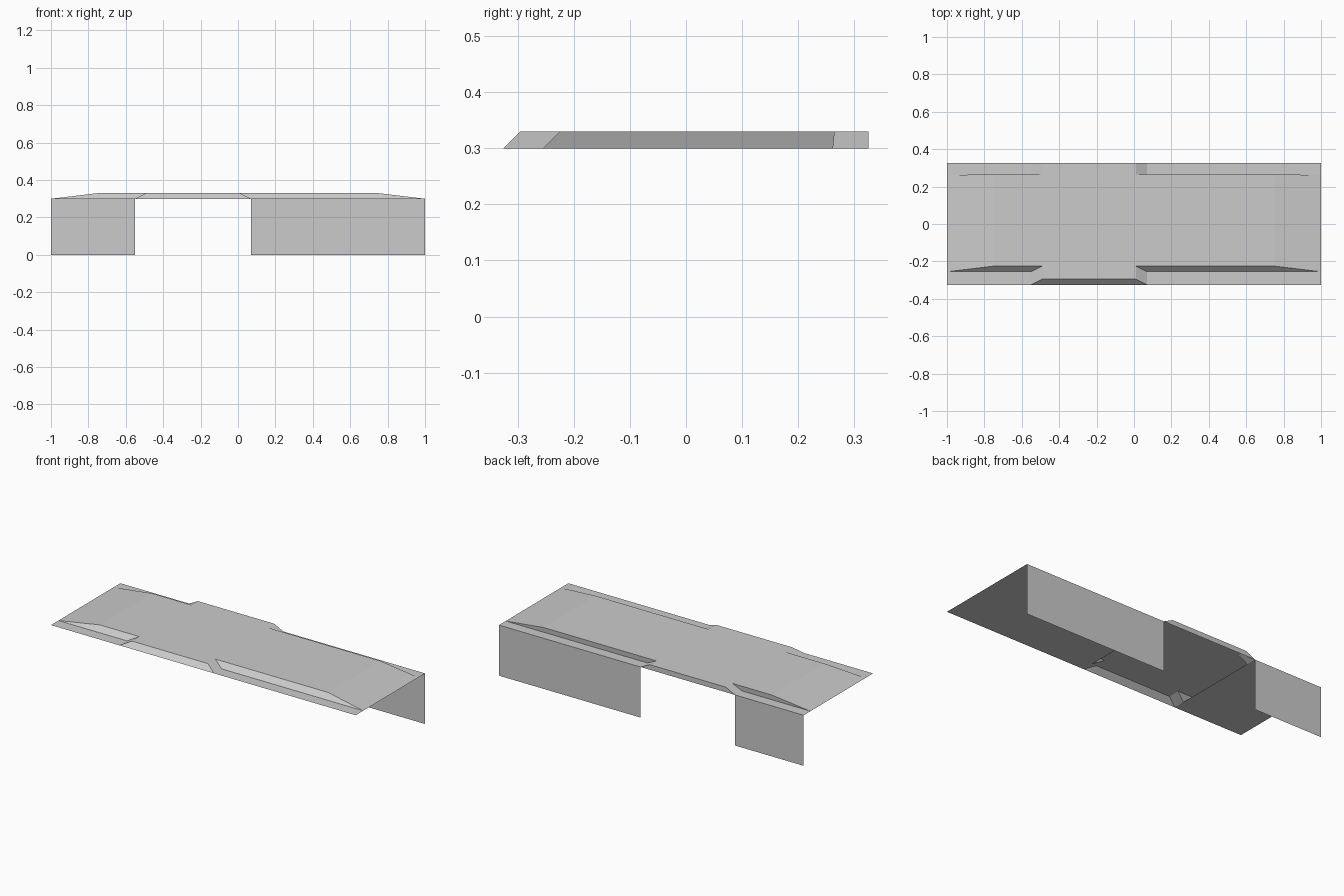
import bpy, bmesh

if "Cube" in bpy.data.objects:
    bpy.data.objects.remove(bpy.data.objects["Cube"])

LOW, TOP = 0.30, 0.33          # deck height and raised roof height
FRONT, BACK = -0.325, 0.325
F_LOW, F_TOP = -0.255, -0.225  # front slope of the end bays
B_LOW, B_TOP = 0.262, 0.265    # rear step of the end bays
C_TOP = -0.295                 # top of the middle front slope


def panels(name, faces, up=False):
    """Thin sheet part made of flat panels that share corners."""
    bm = bmesh.new()
    for pts in faces:
        bm.faces.new([bm.verts.new(p) for p in pts])
    bmesh.ops.remove_doubles(bm, verts=bm.verts, dist=1e-5)
    bmesh.ops.recalc_face_normals(bm, faces=bm.faces)
    bm.faces.ensure_lookup_table()
    if up and sum(f.normal.z * f.calc_area() for f in bm.faces) < 0:
        bmesh.ops.reverse_faces(bm, faces=bm.faces)
    me = bpy.data.meshes.new(name)
    bm.to_mesh(me)
    bm.free()
    ob = bpy.data.objects.new(name, me)
    bpy.context.collection.objects.link(ob)
    return ob


# End bays: (label, outer x, crest x, inner x at deck, inner x at roof)
bays = [("left", -1.0, -0.75, -0.55, -0.49), ("right", 1.0, 0.75, 0.07, 0.01)]
roof = []
for label, xo, xc, xl, xt in bays:
    # flat deck under the bay and rear wall hanging from it
    panels(label + "_deck", [[(xo, FRONT, LOW), (xl, FRONT, LOW), (xl, BACK, LOW), (xo, BACK, LOW)]], True)
    panels(label + "_rear_wall", [[(xo, BACK, 0), (xl, BACK, 0), (xl, BACK, LOW), (xo, BACK, LOW)]])
    # sloping end, front slope, rear step and the bevels beside the middle bay
    roof += [
        [(xo, F_LOW, LOW), (xo, B_LOW, LOW), (xc, B_TOP, TOP), (xc, F_TOP, TOP)],
        [(xo, F_LOW, LOW), (xl, F_LOW, LOW), (xt, F_TOP, TOP), (xc, F_TOP, TOP)],
        [(xo, B_LOW, LOW), (xl, B_LOW, LOW), (xt, B_TOP, TOP), (xc, B_TOP, TOP)],
        [(xl, FRONT, LOW), (xl, F_LOW, LOW), (xt, F_TOP, TOP), (xt, C_TOP, TOP)],
        [(xl, BACK, LOW), (xl, B_LOW, LOW), (xt, B_TOP, TOP), (xt, BACK, TOP)],
        [(xc, F_TOP, TOP), (xt, F_TOP, TOP), (xt, B_TOP, TOP), (xc, B_TOP, TOP)],
    ]

# Middle bay: flat top, front slope and upright rear face
(_, _, _, l_low, l_top), (_, _, _, r_low, r_top) = bays
roof += [
    [(l_top, C_TOP, TOP), (r_top, C_TOP, TOP), (r_top, F_TOP, TOP), (r_top, B_TOP, TOP),
     (r_top, BACK, TOP), (l_top, BACK, TOP), (l_top, B_TOP, TOP), (l_top, F_TOP, TOP)],
    [(l_low, FRONT, LOW), (r_low, FRONT, LOW), (r_top, C_TOP, TOP), (l_top, C_TOP, TOP)],
    [(l_low, BACK, LOW), (r_low, BACK, LOW), (r_top, BACK, TOP), (l_top, BACK, TOP)],
]
panels("raised_roof", roof, True)
